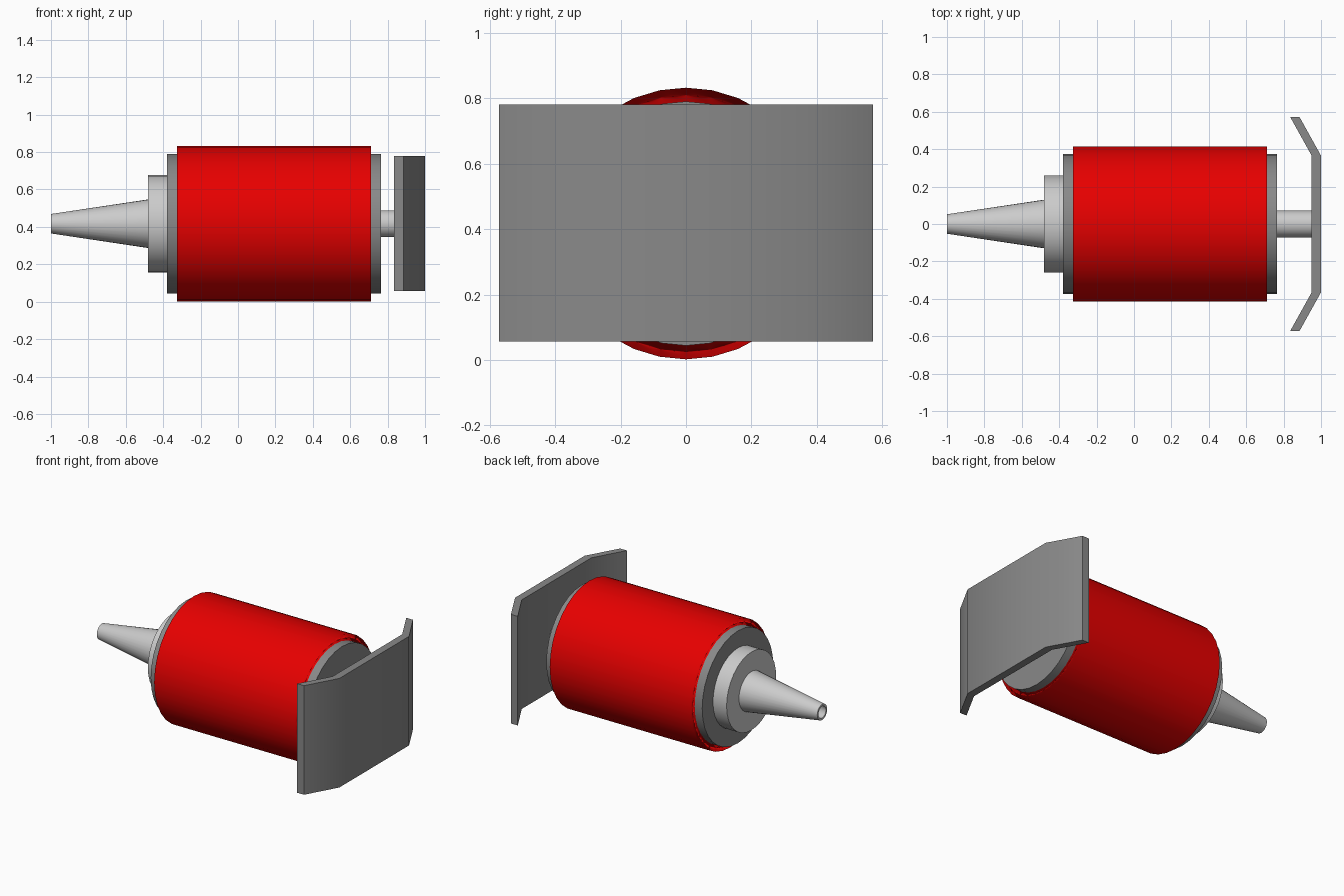
import bpy, bmesh, math

if "Cube" in bpy.data.objects:
    bpy.data.objects.remove(bpy.data.objects["Cube"])

AXIS_Z = 0.417
SIDES = 32
RED = (0.8, 0.0, 0.0, 1)
DARK = (0.25, 0.25, 0.25, 1)


def finish(name, bm, color=None, angle=30):
    bmesh.ops.recalc_face_normals(bm, faces=bm.faces)
    mesh = bpy.data.meshes.new(name)
    bm.to_mesh(mesh)
    bm.free()
    obj = bpy.data.objects.new(name, mesh)
    bpy.context.collection.objects.link(obj)
    if color:
        mat = bpy.data.materials.new(name + "_paint")
        mat.diffuse_color = color
        mat.use_nodes = True
        mat.node_tree.nodes["Principled BSDF"].inputs["Base Color"].default_value = mat.diffuse_color
        mesh.materials.append(mat)
    bpy.ops.object.select_all(action='DESELECT')
    obj.select_set(True)
    bpy.context.view_layer.objects.active = obj
    bpy.ops.object.shade_smooth_by_angle(angle=math.radians(angle))
    return obj


def lathe(name, profile, caps=True, color=None, angle=30):
    """Revolve (x, radius) points round the long axis."""
    bm = bmesh.new()
    rings = []
    for x, r in profile:
        rings.append([bm.verts.new((x, r * math.sin(a), AXIS_Z + r * math.cos(a)))
                      for a in (2 * math.pi * i / SIDES for i in range(SIDES))])
    pairs = list(zip(rings, rings[1:]))
    if not caps:
        pairs.append((rings[-1], rings[0]))
    for a, b in pairs:
        for i in range(SIDES):
            j = (i + 1) % SIDES
            bm.faces.new((a[i], a[j], b[j], b[i]))
    if caps:
        bm.faces.new(rings[0])
        bm.faces.new(rings[-1])
    return finish(name, bm, color, angle)


# Barrel with its red sleeve, whose rims shade softly into the long side
lathe("barrel", [(-0.38, 0.373), (0.765, 0.373)], color=DARK)
sleeve = lathe("sleeve", [(-0.325, 0.37), (-0.325, 0.415), (0.71, 0.415), (0.71, 0.37)],
               caps=False, color=RED, angle=180)
soft = sleeve.modifiers.new("soft_rims", 'WEIGHTED_NORMAL')
soft.mode = 'FACE_AREA'
soft.weight = 100

# Collar and hollow tapered nozzle
lathe("collar", [(-0.48, 0.26), (-0.38, 0.26)])
lathe("nozzle", [(-0.48, 0.13), (-1.0, 0.052), (-1.0, 0.039), (-0.48, 0.11)],
      caps=False)

# Plunger rod
lathe("plunger_rod", [(0.765, 0.072), (0.955, 0.072)])

# Push plate with both ends bent towards the barrel
outline = [(1.0, 0.365), (0.885, 0.572), (0.835, 0.572), (0.95, 0.365)]
outline += [(x, -y) for x, y in reversed(outline)]
bm = bmesh.new()
low = [bm.verts.new((x, y, 0.056)) for x, y in outline]
high = [bm.verts.new((x, y, 0.78)) for x, y in outline]
n = len(outline)
bm.faces.new(low)
bm.faces.new(high)
for i in range(n):
    j = (i + 1) % n
    bm.faces.new((low[i], low[j], high[j], high[i]))
finish("push_plate", bm, DARK)
